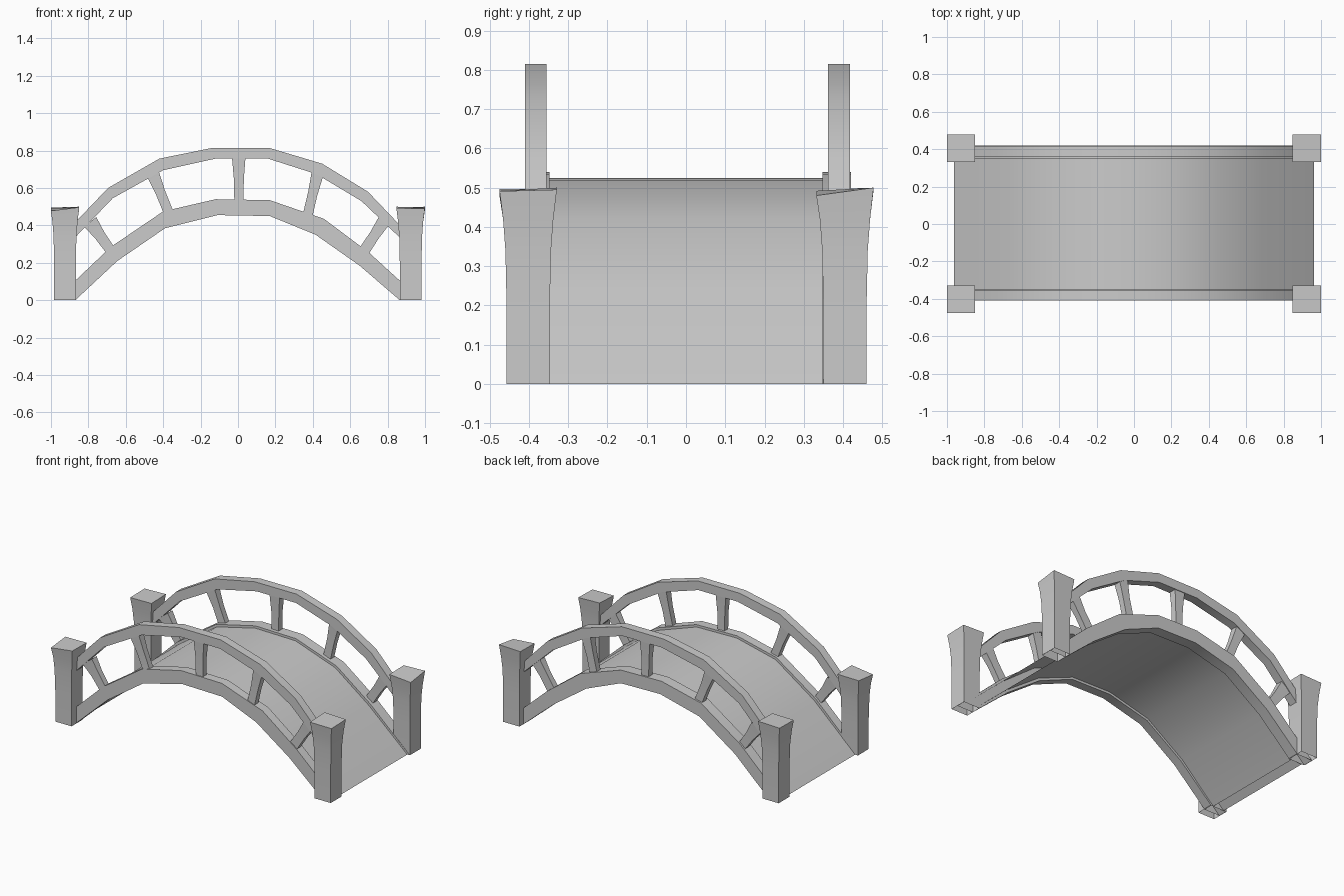
import bpy, bmesh
from math import radians

if "Cube" in bpy.data.objects:
    bpy.data.objects.remove(bpy.data.objects["Cube"])


def finish(name, bm, smooth=35):
    bmesh.ops.recalc_face_normals(bm, faces=bm.faces)
    me = bpy.data.meshes.new(name)
    bm.to_mesh(me)
    bm.free()
    ob = bpy.data.objects.new(name, me)
    bpy.context.collection.objects.link(ob)
    bpy.ops.object.select_all(action='DESELECT')
    ob.select_set(True)
    bpy.context.view_layer.objects.active = ob
    bpy.ops.object.shade_smooth_by_angle(angle=radians(smooth))
    return ob


def loft(name, rings, start=False, end=False):
    """Tube through matching rings, optionally capped at its ends."""
    bm = bmesh.new()
    vs = [[bm.verts.new(p) for p in r] for r in rings]
    n = len(rings[0])
    for a, b in zip(vs, vs[1:]):
        for i in range(n):
            j = (i + 1) % n
            bm.faces.new((a[i], a[j], b[j], b[i]))
    if start:
        bm.faces.new(vs[0])
    if end:
        bm.faces.new(vs[-1])
    return finish(name, bm)


def arch(name, top, bottom, y0, y1):
    """Curved beam: upper and lower outlines given in x, z."""
    return loft(name, [[(t[0], y0, t[1]), (t[0], y1, t[1]),
                        (b[0], y1, b[1]), (b[0], y0, b[1])]
                       for t, b in zip(top, bottom)])


# Outlines of the side beams, handrails and deck (x, z)
beam_top = [(-.98, 0), (-.68, .285), (-.40, .475), (-.12, .54),
            (.17, .535), (.46, .435), (.70, .255), (.98, 0)]
beam_bot = [(-.87, 0), (-.645, .21), (-.39, .385), (-.11, .455),
            (.17, .45), (.415, .35), (.65, .185), (.865, 0)]
rail_top = [(-.90, .385), (-.695, .60), (-.42, .757), (-.135, .815),
            (.165, .815), (.45, .73), (.695, .58), (.90, .365)]
rail_bot = [(-.90, .305), (-.67, .545), (-.40, .695), (-.12, .757),
            (.16, .757), (.42, .674), (.66, .53), (.90, .302)]
deck_top = [(-.963, 0), (-.67, .271), (-.395, .46), (-.118, .525),
            (.167, .52), (.45, .422), (.69, .243), (.963, 0)]
deck_bot = [(-.885, 0), (-.655, .222), (-.395, .40), (-.112, .47),
            (.167, .465), (.422, .365), (.66, .198), (.885, 0)]

# Balusters: top-left, top-right, bottom-left, bottom-right (x, z)
balusters = [
    ((-.82, .39), (-.755, .44), (-.712, .262), (-.668, .294)),
    ((-.483, .655), (-.424, .69), (-.40, .47), (-.35, .487)),
    ((-.032, .76), (.04, .76), (-.02, .535), (.03, .535)),
    ((.394, .69), (.453, .655), (.35, .475), (.40, .455)),
    ((.758, .455), (.81, .405), (.656, .289), (.704, .255)),
]


def mix(a, b, t):
    return tuple(p + (q - p) * t for p, q in zip(a, b))


def baluster(name, tl, tr, bl, br, y):
    rings = []
    for t, w, d in ((-.03, 1, .019), (.5, .87, .019), (1.03, 1, .024)):
        l, r = mix(bl, tl, t), mix(br, tr, t)
        c = mix(l, r, .5)
        l, r = mix(c, l, w), mix(c, r, w)
        rings.append([(l[0], y - d, l[1]), (r[0], y - d, r[1]),
                      (r[0], y + d, r[1]), (l[0], y + d, l[1])])
    return loft(name, rings)


# Deck: curved slab, walking surface and underside, open at the ground
for name, line in (("deck_top", deck_top), ("deck_underside", deck_bot)):
    bm = bmesh.new()
    rows = [[bm.verts.new((x, y, z)) for y in (-.35, .35)] for x, z in line]
    for a, b in zip(rows, rows[1:]):
        bm.faces.new((a[0], b[0], b[1], a[1]))
    finish(name, bm, 60)

# Side frames: beam, handrail and balusters on each side
for side, by, ry in (("front", (-.407, -.348), (-.41, -.355)),
                     ("back", (.348, .42), (.362, .418))):
    arch(side + "_beam", beam_top, beam_bot, *by)
    arch(side + "_handrail", rail_top, rail_bot, *ry)
    for i, b in enumerate(balusters):
        baluster(f"{side}_baluster_{i + 1}", *b, sum(ry) / 2)

# Corner posts: flared, open underneath, with slightly uneven tops
# (top heights anticlockwise from the -x -y corner)
posts = {
    "front_left_post": (-.925, -.402, (.478, .497, .495, .493)),
    "front_right_post": (.923, -.402, (.492, .491, .495, .50)),
    "back_left_post": (-.925, .405, (.493, .495, .50, .495)),
    "back_right_post": (.923, .405, (.492, .48, .50, .495)),
}
corners = ((-1, -1), (1, -1), (1, 1), (-1, 1))
for name, (x, y, tops) in posts.items():
    rings = [[(x + (h + .003) * u, y + h * v, z) for u, v in corners]
             for z, h in ((0, .055), (.2, .055), (.34, .058), (.42, .064))]
    rings.append([(x + .076 * u, y + .073 * v, t)
                  for (u, v), t in zip(corners, tops)])
    loft(name, rings, end=True)
